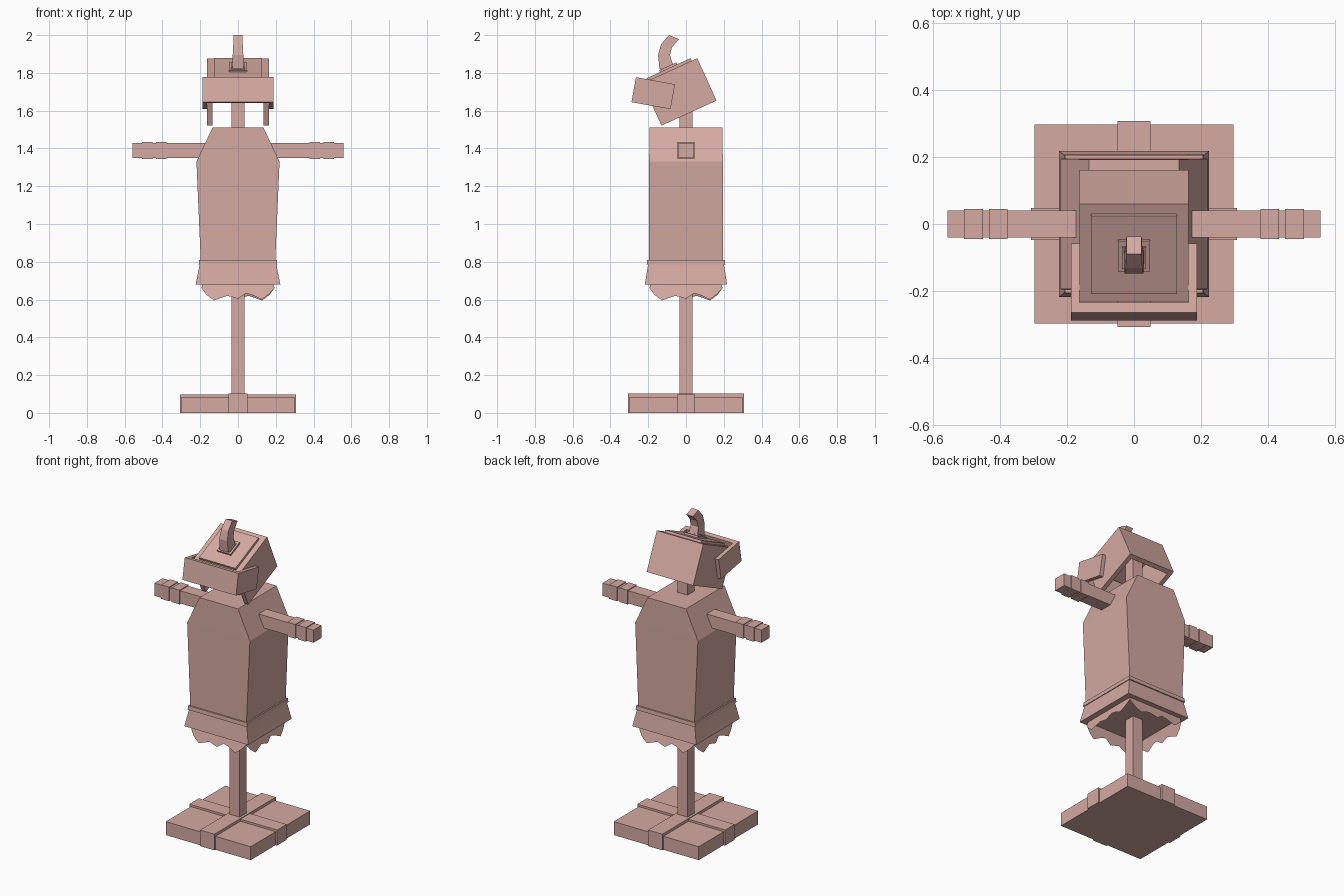
import bpy, bmesh, math
from mathutils import Matrix, Vector

old = bpy.data.objects.get("Cube")
if old:
    bpy.data.objects.remove(old)

mat = bpy.data.materials.new("dusty pink")
mat.use_nodes = True
colour = (0.66, 0.40, 0.36, 1)
mat.diffuse_color = colour
mat.node_tree.nodes["Principled BSDF"].inputs["Base Color"].default_value = colour


def finish(name, bm, matrix=Matrix(), closed=True):
    if closed:
        bmesh.ops.recalc_face_normals(bm, faces=bm.faces)
    mesh = bpy.data.meshes.new(name)
    bm.to_mesh(mesh)
    bm.free()
    mesh.materials.append(mat)
    obj = bpy.data.objects.new(name, mesh)
    obj.matrix_world = matrix
    bpy.context.collection.objects.link(obj)
    return obj


def boxes(name, parts, matrix=Matrix()):
    """One object from (low corner, high corner) boxes."""
    bm = bmesh.new()
    for low, high in parts:
        a, b = Vector(low), Vector(high)
        place = Matrix.Translation((a + b) / 2) @ Matrix.Diagonal((b - a).to_4d())
        bmesh.ops.create_cube(bm, size=1, matrix=place)
    return finish(name, bm, matrix)


def loft(name, sections):
    """Closed solid through rectangles given as (z, half x, half y)."""
    bm = bmesh.new()
    rings = [[bm.verts.new((sx * hx, sy * hy, z))
              for sx, sy in ((-1, -1), (1, -1), (1, 1), (-1, 1))]
             for z, hx, hy in sections]
    for lower, upper in zip(rings, rings[1:]):
        for i in range(4):
            j = (i + 1) % 4
            bm.faces.new((lower[i], lower[j], upper[j], upper[i]))
    bm.faces.new(rings[0])
    bm.faces.new(rings[-1])
    return finish(name, bm)


def tilted(y, z, degrees):
    return Matrix.Translation((0, y, z)) @ Matrix.Rotation(math.radians(degrees), 4, 'X')


# Stand: square slab, crossing straps and pole
loft("base_slab", [(0, 0.298, 0.298), (0.085, 0.298, 0.298)])
loft("base_strap_across", [(0, 0.308, 0.048), (0.098, 0.308, 0.048)])
loft("base_strap_along", [(0, 0.05, 0.308), (0.102, 0.05, 0.308)])
loft("pole", [(0.08, 0.035, 0.035), (1.8, 0.035, 0.035)])

# Body, belt and skirt
loft("torso", [(0.78, 0.196, 0.197), (1.33, 0.22, 0.195), (1.51, 0.135, 0.193)])
loft("belt", [(0.785, 0.208, 0.208), (0.81, 0.206, 0.206)])
loft("skirt", [(0.68, 0.224, 0.218), (0.79, 0.202, 0.2)])

# Ragged hem: flared sheet repeated on four sides
hem = [(-1, 0.02), (-0.82, 0.055), (-0.6, 0.085), (-0.28, 0.06), (0, 0.075),
       (0.2, 0.047), (0.36, 0.055), (0.6, 0.08), (0.82, 0.05), (1, 0.02)]
bm = bmesh.new()
for side in range(4):
    turn = Matrix.Rotation(side * math.pi / 2, 3, 'Z')
    columns = []
    for u, drop in hem:
        half = 0.187 + 0.3 * drop
        top = bm.verts.new(turn @ Vector((u * 0.187, -0.187, 0.682)))
        low = bm.verts.new(turn @ Vector((u * half, -half, 0.68 - drop)))
        columns.append((top, low))
    for (t0, l0), (t1, l1) in zip(columns, columns[1:]):
        bm.faces.new((t0, l0, l1, t1))
finish("ragged_hem", bm, closed=False)

# Arms with two wrist bands each
for side, label in ((1, "left"), (-1, "right")):
    def span(x0, x1, r):
        xs = sorted((side * x0, side * x1))
        return (xs[0], -r, 1.39 - r), (xs[1], r, 1.39 + r)
    boxes(label + "_arm", [span(0.17, 0.558, 0.04)])
    boxes(label + "_wrist_bands", [span(0.378, 0.434, 0.045), span(0.452, 0.508, 0.045)])

# Head: tilted shell, open at the front and bottom
head = tilted(-0.086, 1.811, 24.5)
w, d, h, t = 0.163, 0.16, 0.246, 0.028
boxes("head_shell", [((-w, -d, -t), (w, d, 0)),
                     ((-w, -d, -h), (-w + t, d, -t)),
                     ((w - t, -d, -h), (w, d, -t)),
                     ((-w + t, d - t, -h), (w - t, d, -t))], head)
boxes("head_top_panel", [((-0.128, -0.128, -0.01), (0.128, 0.128, 0.015))], head)
boxes("hook_plate", [((-0.048, -0.05, 0.01), (0.048, 0.05, 0.026))], head)
boxes("hook_collar", [((-0.036, -0.038, 0.02), (0.036, 0.032, 0.034))], head)

# Visor: band around the front of the head
boxes("visor", [((-0.188, -0.105, -0.067), (0.188, -0.075, 0.067)),
                ((-0.188, -0.075, -0.067), (-0.163, 0.105, 0.067)),
                ((0.163, -0.075, -0.067), (0.188, 0.105, 0.067))],
      tilted(-0.1735, 1.6925, -10.2))

# Curved hook on top, as (front y, z, back y, z, half width) stations
stations = [(-0.14, 1.82, -0.07, 1.845, 0.03), (-0.148, 1.894, -0.085, 1.894, 0.028),
            (-0.132, 1.952, -0.074, 1.936, 0.025), (-0.09, 2.0, -0.037, 1.979, 0.023)]
bm = bmesh.new()
rings = [[bm.verts.new(p) for p in ((-r, y0, z0), (r, y0, z0), (r, y1, z1), (-r, y1, z1))]
         for y0, z0, y1, z1, r in stations]
for a, b in zip(rings, rings[1:]):
    for i in range(4):
        j = (i + 1) % 4
        bm.faces.new((a[i], a[j], b[j], b[i]))
bm.faces.new(rings[0])
bm.faces.new(rings[-1])
finish("hook", bm)
